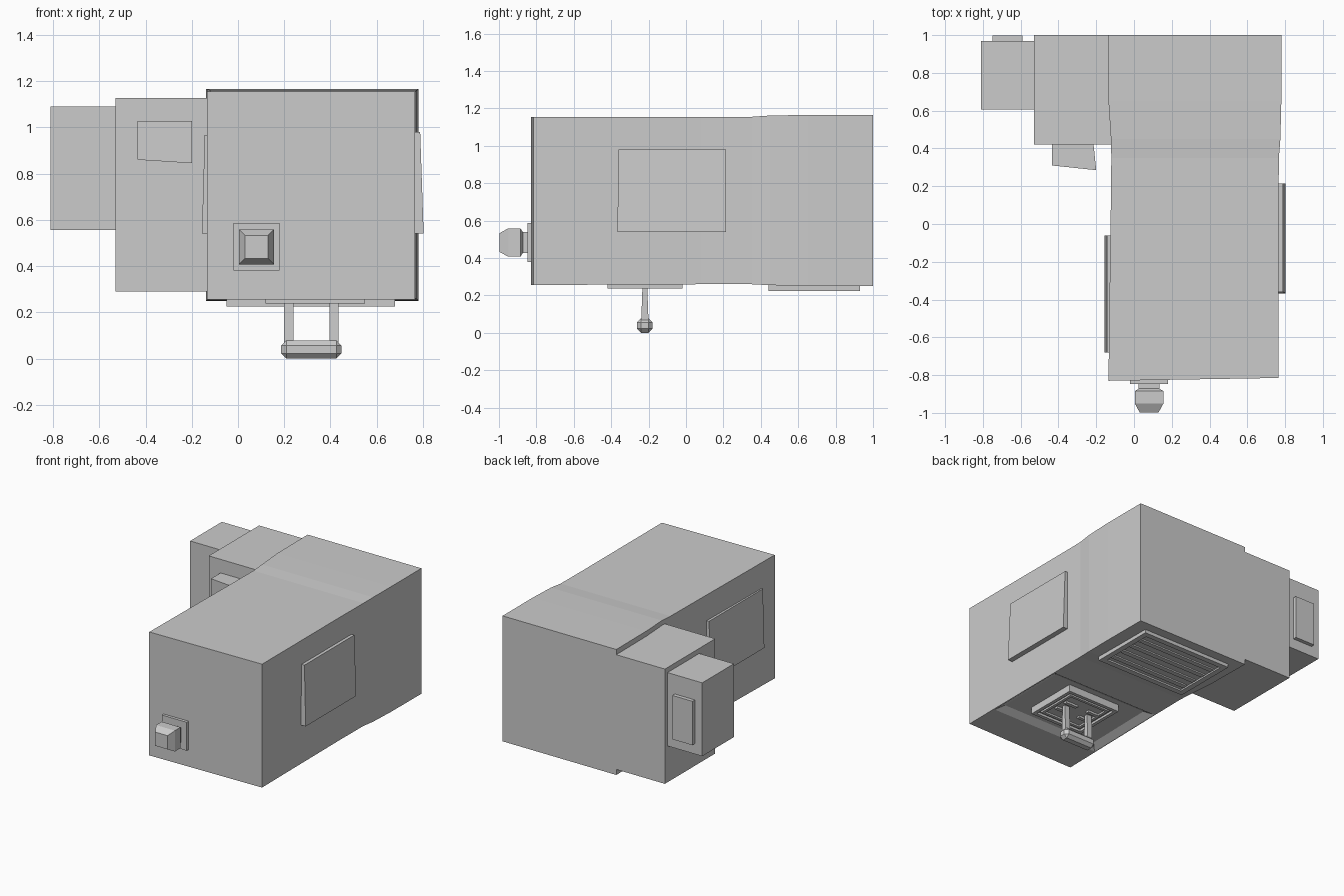
import bpy, bmesh, math
from mathutils import Vector

cube = bpy.data.objects.get("Cube")
if cube:
    bpy.data.objects.remove(cube, do_unlink=True)

grey = bpy.data.materials.new("plain grey")
grey.use_nodes = True
grey.diffuse_color = (0.6, 0.6, 0.6, 1)
grey.node_tree.nodes["Principled BSDF"].inputs["Base Color"].default_value = (0.6, 0.6, 0.6, 1)


def finish(name, bm):
    bmesh.ops.recalc_face_normals(bm, faces=bm.faces)
    mesh = bpy.data.meshes.new(name)
    bm.to_mesh(mesh)
    bm.free()
    mesh.materials.append(grey)
    obj = bpy.data.objects.new(name, mesh)
    bpy.context.collection.objects.link(obj)
    return obj


def box(name, x, y, z, bend=None, bevel=0):
    """Box from (min, max) ranges; bend moves chosen corners."""
    bm = bmesh.new()
    bmesh.ops.create_cube(bm, size=1)
    for v in bm.verts:
        v.co = Vector([r[0] if c < 0 else r[1] for c, r in zip(v.co, (x, y, z))])
        if bend:
            bend(v.co)
    if bevel:
        bmesh.ops.bevel(bm, geom=list(bm.edges), offset=bevel, segments=1, affect='EDGES')
    return finish(name, bm)


def loft(name, rings, dent=None):
    """Skin a row of four-cornered rings and cap both ends."""
    bm = bmesh.new()
    rows = [[bm.verts.new(p) for p in ring] for ring in rings]
    bottoms = []
    for a, b in zip(rows, rows[1:]):
        faces = [bm.faces.new((a[i], a[(i + 1) % 4], b[(i + 1) % 4], b[i])) for i in range(4)]
        bottoms.append(faces[0])
    bm.faces.new(rows[0])
    bm.faces.new(rows[-1])
    if dent is not None:
        bmesh.ops.recalc_face_normals(bm, faces=bm.faces)
        floor = bottoms[dent]
        bmesh.ops.inset_region(bm, faces=[floor], thickness=0.012)
        bmesh.ops.inset_region(bm, faces=[floor], thickness=0.07)
        for v in floor.verts:
            v.co.z += 0.03
    return finish(name, bm)


def frame(name, x, y, z, w):
    """Rectangular rim made of four bars."""
    bm = bmesh.new()
    outer = [(x[0], y[0]), (x[1], y[0]), (x[1], y[1]), (x[0], y[1])]
    inner = [(x[0] + w, y[0] + w), (x[1] - w, y[0] + w), (x[1] - w, y[1] - w), (x[0] + w, y[1] - w)]
    loops = [[bm.verts.new((px, py, h)) for px, py in pts]
             for pts, h in ((outer, z[0]), (outer, z[1]), (inner, z[1]), (inner, z[0]))]
    for k in range(4):
        a, b = loops[k], loops[(k + 1) % 4]
        for i in range(4):
            bm.faces.new((a[i], a[(i + 1) % 4], b[(i + 1) % 4], b[i]))
    return finish(name, bm)


# Main hall: y, x min, x max, z min, z max, with a slight waist
stations = [(-0.825, -0.135, 0.765, 0.255, 1.155), (-0.57, -0.132, 0.765, 0.257, 1.155),
            (0.08, -0.123, 0.765, 0.26, 1.155), (0.35, -0.12, 0.767, 0.26, 1.155),
            (0.45, -0.122, 0.775, 0.255, 1.162), (0.65, -0.135, 0.78, 0.252, 1.165),
            (1.0, -0.138, 0.78, 0.25, 1.165)]
rings = [[(x0, y, z0), (x1, y, z0), (x1, y, z1), (x0, y, z1)] for y, x0, x1, z0, z1 in stations]
rings[0] = [(x, -0.83 if x < 0 else -0.815, z) for x, y, z in rings[0]]
loft("main_hall", rings, dent=1)

# Side room and small end room
box("side_room", (-0.53, -0.12), (0.42, 1.0), (0.29, 1.127))
box("end_room", (-0.81, -0.52), (0.605, 0.97), (0.555, 1.09))
box("end_room_back_panel", (-0.75, -0.59), (0.96, 0.998), (0.63, 0.95))


# Skewed window box on the front of the side room
def skew_window(co):
    if co.y < 0.4:
        co.y -= 0.025 if co.x > -0.3 else 0
        co.z -= 0.015 if co.x > -0.3 and co.z < 0.9 else 0
    elif co.x > -0.3:
        co.x -= 0.015


box("side_room_window", (-0.435, -0.2), (0.31, 0.43), (0.86, 1.028), skew_window)


# Leaning wall panels on both long walls
def lean_left(co):
    if co.z > 0.9 and co.x > 0.78:
        co.x -= 0.015
    if co.y < 0 and co.z < 0.9:
        co.y -= 0.007


def lean_right(co):
    if co.z > 0.9 and co.x < -0.14:
        co.x += 0.012


box("left_wall_panel", (0.75, 0.803), (-0.36, 0.215), (0.54, 0.98), lean_left)
box("right_wall_panel", (-0.11, -0.156), (-0.68, -0.06), (0.54, 0.967), lean_right)

# Front knob on its plate
box("knob_plate", (-0.02, 0.18), (-0.848, -0.81), (0.38, 0.587))
knob = [(-0.84, 0.055), (-0.872, 0.055), (-0.885, 0.076), (-0.95, 0.076), (-0.997, 0.05)]
loft("front_knob", [[(0.08 - r, y, 0.483 - r), (0.08 + r, y, 0.483 - r),
                     (0.08 + r, y, 0.483 + r), (0.08 - r, y, 0.483 + r)] for y, r in knob])

# Slatted grille under the rear
box("grille_base", (-0.05, 0.68), (0.44, 0.93), (0.237, 0.27))
frame("grille_rim", (-0.05, 0.68), (0.44, 0.93), (0.225, 0.24), 0.04)
for i in range(4):
    y = 0.535 + i * 0.095
    box("grille_slat_%d" % (i + 1), (0.0, 0.63), (y - 0.018, y + 0.018), (0.227, 0.24))

# Hatch under the front
box("hatch_base", (0.12, 0.55), (-0.42, -0.02), (0.255, 0.3))
frame("hatch_outer_rim", (0.12, 0.55), (-0.42, -0.02), (0.238, 0.26), 0.025)
frame("hatch_inner_rim", (0.165, 0.505), (-0.375, -0.065), (0.242, 0.26), 0.02)
for side, x in (("right", 0.22), ("left", 0.415)):
    box("hatch_" + side + "_bracket", (x - 0.05, x + 0.05), (-0.275, -0.25), (0.24, 0.26))
    box("hatch_" + side + "_foot", (x - 0.05, x + 0.05), (-0.18, -0.155), (0.24, 0.26))


# Hanging handle
def thin_top(co):
    if co.z < 0.1:
        co.y += 0.008 * (1 if co.y > -0.22 else -1)


for side, x in (("right", 0.22), ("left", 0.415)):
    box("handle_" + side + "_post", (x - 0.02, x + 0.02), (-0.232, -0.208), (0.05, 0.27), thin_top)
box("handle_bar", (0.187, 0.447), (-0.263, -0.178), (0.0, 0.078), bevel=0.022)
